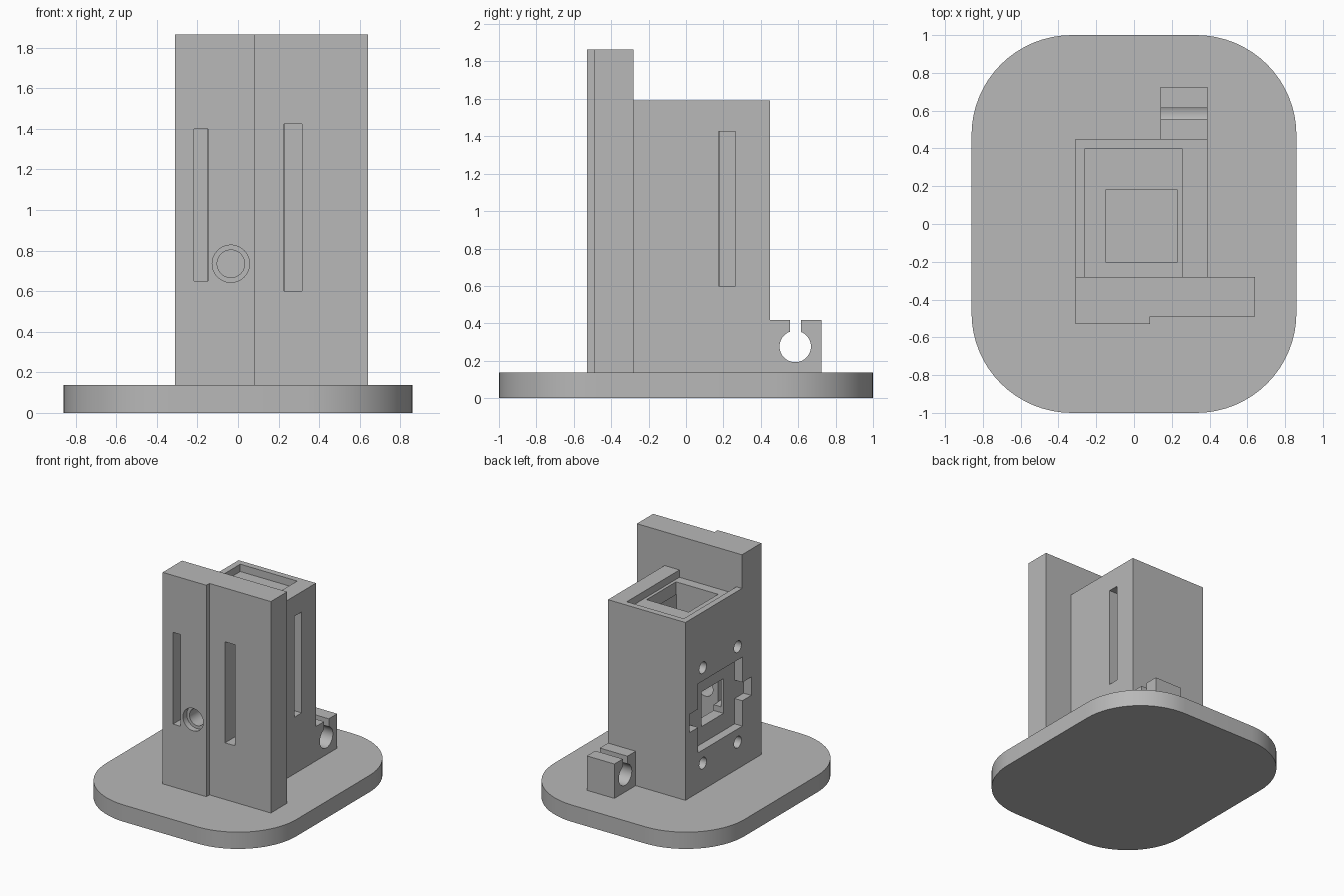
import bpy, bmesh
from math import cos, sin, pi
from mathutils import Matrix

cube = bpy.data.objects.get("Cube")
if cube:
    bpy.data.objects.remove(cube, do_unlink=True)

grey = bpy.data.materials.new("plain_grey")
grey.use_nodes = True
grey.diffuse_color = (0.48, 0.48, 0.48, 1)
grey.node_tree.nodes["Principled BSDF"].inputs["Base Color"].default_value = grey.diffuse_color


def finish(name, bm):
    bmesh.ops.recalc_face_normals(bm, faces=bm.faces)
    mesh = bpy.data.meshes.new(name)
    bm.to_mesh(mesh)
    bm.free()
    mesh.materials.append(grey)
    obj = bpy.data.objects.new(name, mesh)
    bpy.context.collection.objects.link(obj)
    return obj


def box(name, xs, ys, zs):
    bm = bmesh.new()
    bmesh.ops.create_cube(bm, size=1)
    for v in bm.verts:
        v.co = [r[0] if c < 0 else r[1] for c, r in zip(v.co, (xs, ys, zs))]
    return finish(name, bm)


def prism(name, outline, z0, z1):
    bm = bmesh.new()
    face = bm.faces.new([bm.verts.new((x, y, z0)) for x, y in outline])
    top = bmesh.ops.extrude_face_region(bm, geom=[face])["geom"]
    bmesh.ops.translate(bm, verts=[g for g in top if isinstance(g, bmesh.types.BMVert)],
                        vec=(0, 0, z1 - z0))
    return finish(name, bm)


def rod(name, centre, radius, length, axis):
    bm = bmesh.new()
    turn = Matrix.Rotation(pi / 2, 4, "Y" if axis == "X" else "X")
    bmesh.ops.create_cone(bm, cap_ends=True, segments=40, radius1=radius, radius2=radius,
                          depth=length, matrix=Matrix.Translation(centre) @ turn)
    return finish(name, bm)


def combine(target, tool, operation="DIFFERENCE"):
    mod = target.modifiers.new("boolean", "BOOLEAN")
    mod.operation, mod.solver, mod.object = operation, "EXACT", tool
    bpy.context.view_layer.objects.active = target
    bpy.ops.object.modifier_apply(modifier=mod.name)
    bpy.data.objects.remove(tool, do_unlink=True)


def smooth(obj):
    bpy.ops.object.select_all(action="DESELECT")
    obj.select_set(True)
    bpy.context.view_layer.objects.active = obj
    bpy.ops.object.shade_smooth_by_angle(angle=pi / 6)


# Rounded base plate
R, N = 0.53, 16
corners = [(1, 1), (-1, 1), (-1, -1), (1, -1)]
outline = []
for i, (sx, sy) in enumerate(corners):
    for k in range(N + 1):
        a = (i + k / N) * pi / 2
        outline.append((sx * (0.86 - R) + R * cos(a), sy * (1 - R) + R * sin(a)))
base = prism("base_plate", outline, 0, 0.137)

# Tower with the stepped front panel
tower = box("tower", (-0.31, 0.39), (-0.40, 0.45), (0.1, 1.59))
panel = prism("front_panel", [(-0.31, -0.28), (-0.31, -0.53), (0.085, -0.53),
                              (0.085, -0.49), (0.64, -0.49), (0.64, -0.28)], 0.1, 1.865)
combine(tower, panel, "UNION")

# Top pocket and central shaft
combine(tower, box("pocket_cut", (-0.26, 0.255), (-0.28, 0.40), (1.53, 1.7)))
combine(tower, box("shaft_cut", (-0.15, 0.23), (-0.2, 0.18), (0.45, 1.6)))

# Insert slots running past the shaft walls
combine(tower, box("left_slot_cut", (0.226, 0.315), (-0.6, 0.16), (0.6, 1.425)))
combine(tower, box("right_slot_cut", (-0.217, -0.148), (-0.6, 0.16), (0.65, 1.4)))
combine(tower, box("side_slot_cut", (-0.13, 0.5), (0.175, 0.265), (0.6, 1.425)))

# Counterbored round port in the front
combine(tower, rod("port_cut", (-0.035, -0.4, 0.735), 0.068, 0.5, "Y"))
combine(tower, rod("port_rim_cut", (-0.035, -0.53, 0.735), 0.092, 0.1, "Y"))

# Sensor recess on the right side: square, cross tab, window and screw holes
MID = 0.745
combine(tower, box("recess_cut", (-0.4, -0.24), (-0.285, 0.285), (MID - 0.282, MID + 0.282)))
combine(tower, box("tab_cut", (-0.41, -0.24), (-0.4, 0.4), (MID - 0.075, MID + 0.075)))
combine(tower, box("window_cut", (-0.3, -0.1), (-0.142, 0.142), (MID - 0.142, MID + 0.142)))
for sy, sz in corners:
    combine(tower, rod("screw_cut", (-0.31, sy * 0.225, MID + sz * 0.39), 0.047, 0.24, "X"))

# Cable clip behind the tower
clip = box("cable_clip", (0.14, 0.39), (0.44, 0.724), (0.1, 0.418))
combine(clip, rod("clip_hole_cut", (0.26, 0.584, 0.276), 0.084, 0.6, "X"))
combine(clip, box("clip_slit_cut", (0, 0.6), (0.556, 0.615), (0.28, 0.6)))

for obj in (base, tower, clip):
    smooth(obj)
